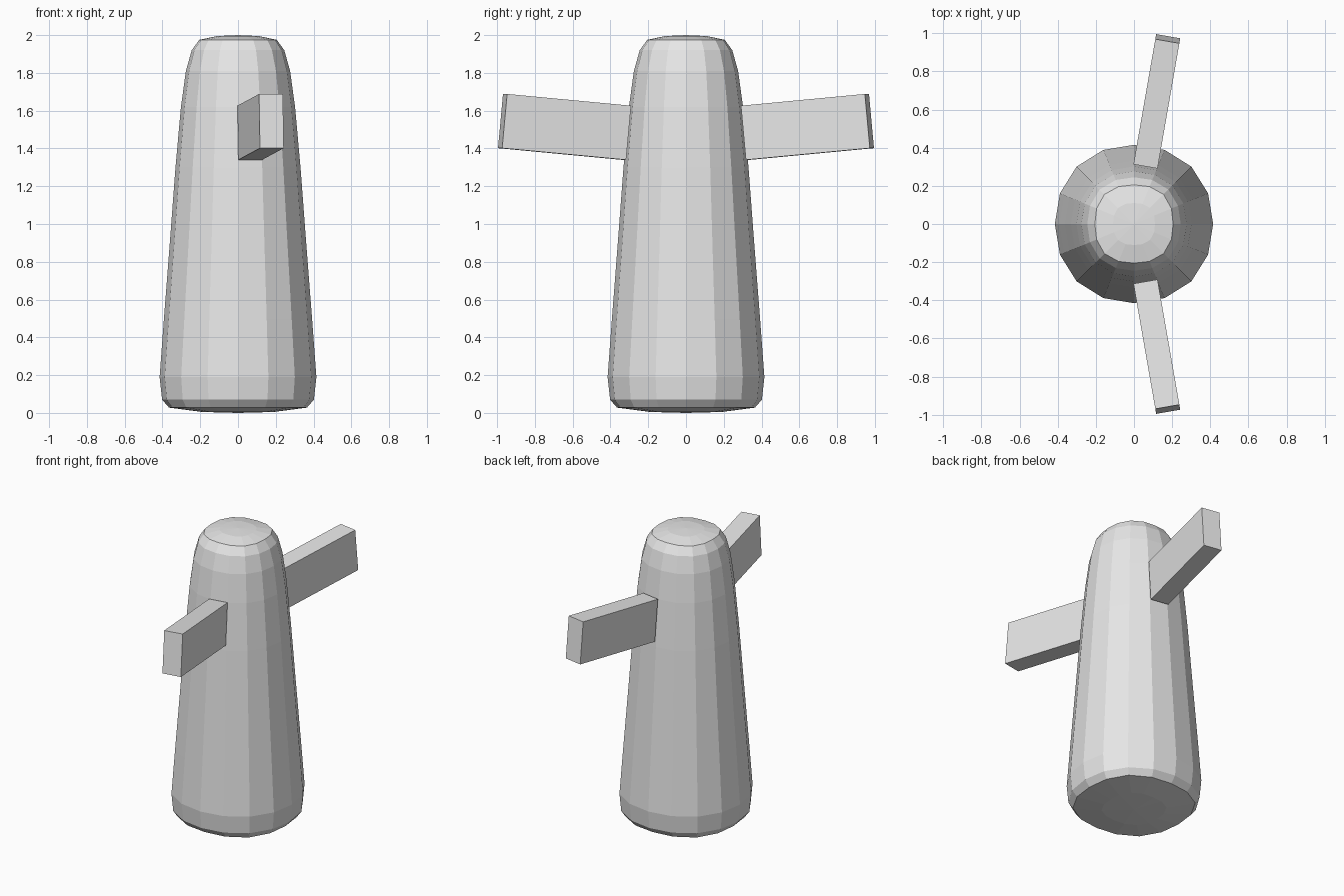
import bpy, bmesh
from math import sin, cos, pi
from mathutils import Vector, Matrix

if "Cube" in bpy.data.objects:
    bpy.data.objects.remove(bpy.data.objects["Cube"])

grey = bpy.data.materials.new("light_grey")
grey.diffuse_color = (0.8, 0.8, 0.8, 1)
grey.use_nodes = True
grey.node_tree.nodes["Principled BSDF"].inputs["Base Color"].default_value = grey.diffuse_color


def make_object(name, bm):
    bmesh.ops.recalc_face_normals(bm, faces=bm.faces)
    mesh = bpy.data.meshes.new(name)
    bm.to_mesh(mesh)
    bm.free()
    mesh.materials.append(grey)
    obj = bpy.data.objects.new(name, mesh)
    bpy.context.collection.objects.link(obj)
    return obj


# Tapered body: 16-sided rings, slightly squarish, as (height, radius, squareness)
SIDES = 16
RINGS = [(0.005, 0.19, 0.08), (0.028, 0.365, 0.06), (0.07, 0.402, 0.03),
         (0.19, 0.415, 0.025), (0.5, 0.392, 0.025), (0.9, 0.361, 0.025),
         (1.3, 0.331, 0.025), (1.62, 0.302, 0.025), (1.81, 0.276, 0.03),
         (1.92, 0.245, 0.04), (1.975, 0.205, 0.07), (1.995, 0.11, 0.08)]
bm = bmesh.new()
rings = []
for z, r, sq in RINGS:
    ring = []
    for i in range(SIDES):
        a = 2 * pi * i / SIDES
        rad = r * (1 + sq * sin(2 * a) ** 2)
        ring.append(bm.verts.new((rad * cos(a), rad * sin(a), z)))
    rings.append(ring)
bottom = bm.verts.new((0, 0, 0))
top = bm.verts.new((0, 0, 2))
for i in range(SIDES):
    j = (i + 1) % SIDES
    for lo, hi in zip(rings, rings[1:]):
        bm.faces.new((lo[i], lo[j], hi[j], hi[i]))
    bm.faces.new((bottom, rings[0][j], rings[0][i]))
    bm.faces.new((top, rings[-1][i], rings[-1][j]))
make_object("body", bm)


# Arms: slanted boxes mirrored front and back
def arm(name, side):
    inner = Vector((0.0625, side * 0.315, 1.483))
    outer = Vector((0.177, side * 0.971, 1.545))
    along = outer - inner
    length = along.length
    along.normalize()
    across = along.cross(Vector((0, 0, 1))).normalized()
    up = across.cross(along)
    frame = Matrix((across, along, up)).transposed().to_4x4()
    frame.translation = (inner + outer) / 2
    bm = bmesh.new()
    bmesh.ops.create_cube(bm, size=1, matrix=frame @ Matrix.Diagonal((0.128, length, 0.288, 1)))
    make_object(name, bm)


arm("front_arm", -1)
arm("back_arm", 1)
